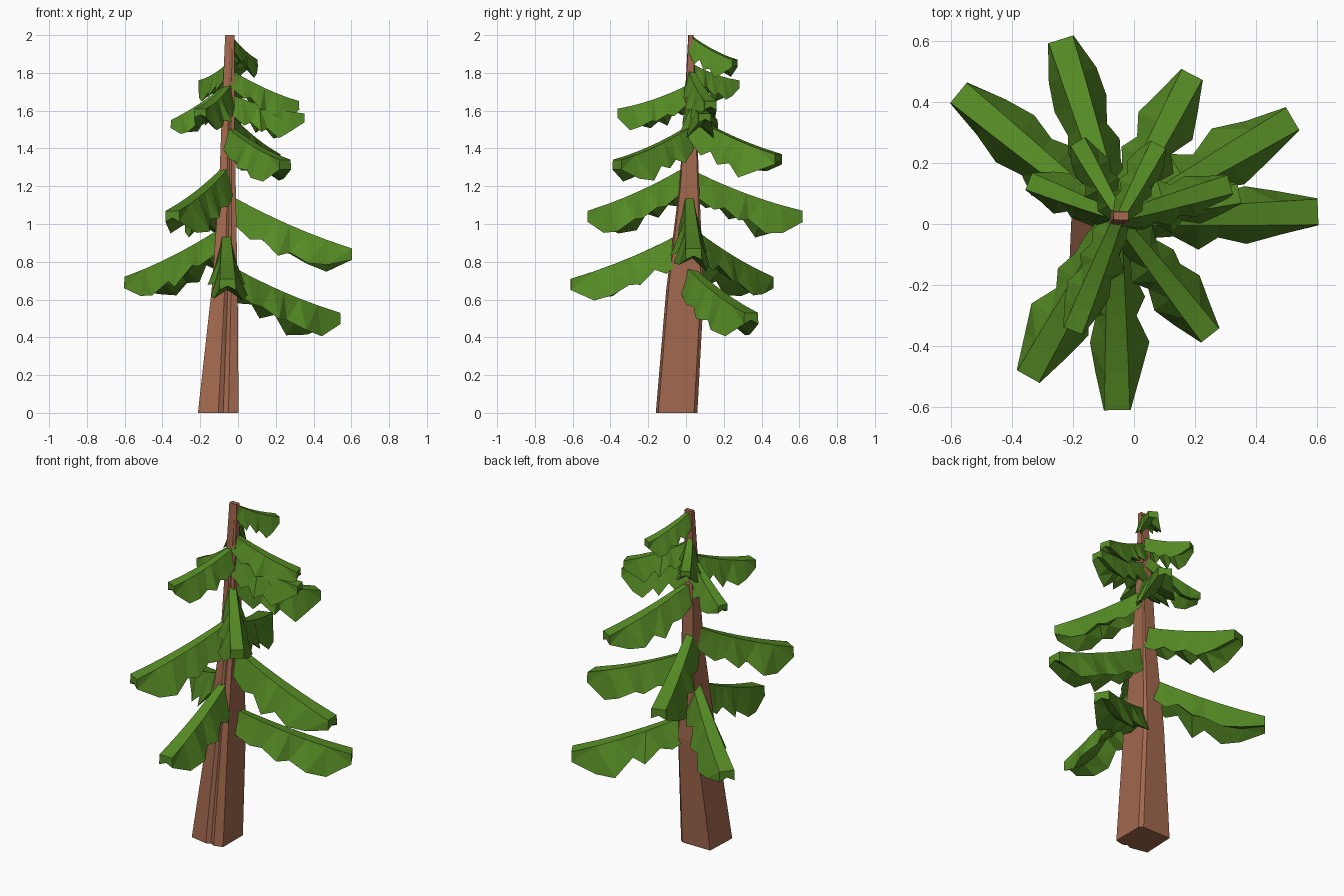
import bpy, bmesh, random
from mathutils import Vector

if "Cube" in bpy.data.objects:
    bpy.data.objects.remove(bpy.data.objects["Cube"])

random.seed(4)

def material(name, rgb):
    m = bpy.data.materials.new(name)
    m.diffuse_color = (*rgb, 1)
    m.use_nodes = True
    m.node_tree.nodes["Principled BSDF"].inputs["Base Color"].default_value = m.diffuse_color
    return m

bark = material("bark brown", (0.36, 0.14, 0.077))
needle = material("needle green", (0.092, 0.26, 0.018))

def loft(name, rings, mat):
    """Skin equal-length rings into a closed flat-shaded solid."""
    bm = bmesh.new()
    vs = [[bm.verts.new(p) for p in ring] for ring in rings]
    n = len(vs[0])
    for a, b in zip(vs, vs[1:]):
        for i in range(n):
            j = (i + 1) % n
            bm.faces.new((a[i], a[j], b[j], b[i]))
    bm.faces.new(vs[0])
    bm.faces.new(vs[-1])
    bmesh.ops.triangulate(bm, faces=bm.faces[:])
    bmesh.ops.recalc_face_normals(bm, faces=bm.faces[:])
    me = bpy.data.meshes.new(name)
    bm.to_mesh(me)
    bm.free()
    me.materials.append(mat)
    ob = bpy.data.objects.new(name, me)
    bpy.context.collection.objects.link(ob)
    return ob

# Trunk: leaning, tapering square post with a shallow crease in the front
# (z, x min, x max, y min, y max)
TRUNK = [(0, -.212, .003, -.16, .06), (.65, -.14, -.002, -.105, .095),
         (1.2, -.10, -.012, -.035, .07), (1.6, -.085, -.02, -.01, .055),
         (2.0, -.068, -.018, .012, .04)]

def trunk_ring(z, x0, x1, y0, y1):
    w, d = x1 - x0, y1 - y0
    return [(x0, y0 + .1 * d, z), (x0 + .5 * w, y0, z), (x0 + .62 * w, y0 + .06 * d, z),
            (x0 + .75 * w, y0, z), (x1, y0 + .06 * d, z),
            (x1, y1 - .08 * d, z), (x1 - .1 * w, y1, z), (x0 + .04 * w, y1, z)]

loft("trunk", [trunk_ring(*r) for r in TRUNK], bark)

def trunk_centre(z):
    for a, b in zip(TRUNK, TRUNK[1:]):
        if z <= b[0]:
            t = (z - a[0]) / (b[0] - a[0])
            m = [p + (q - p) * t for p, q in zip(a, b)]
            return Vector(((m[1] + m[2]) / 2, (m[3] + m[4]) / 2, z))

# Branch: flat-topped strip with deep hanging skirts that flare in a few lobes
# station, skirt depth, skirt half width, top half width
PROFILE = [(0, .13, .045, .02), (.18, .17, .075, .025), (.28, .13, .06, .028),
           (.4, .18, .098, .031), (.5, .135, .07, .033), (.64, .18, .098, .036),
           (.8, .15, .075, .039), (1, .06, .044, .042)]

def branch(name, root_z, tip):
    root, tip = trunk_centre(root_z), Vector(tip)
    run = tip - root
    flat = Vector((run.x, run.y, 0))
    side = Vector((-flat.y, flat.x, 0)).normalized()
    s = .38 + .62 * min(flat.length / .62, 1)
    rings = []
    for t, depth, skirt, top in PROFILE:
        p = root + run * t
        p.z -= .08 * s * t * (1 - t)
        inner = 0 < t < 1
        k = [random.uniform(.87, 1.13) if inner else 1 for _ in range(4)]
        down = Vector((0, 0, -depth * s))
        rings.append([p - side * top * s, p + side * top * s,
                      p + side * skirt * s * k[0] + down * k[1],
                      p + down * .65,
                      p - side * skirt * s * k[2] + down * k[3]])
    loft(name, rings, needle)

# (root height, tip x, y, z), from the lowest branch to the top
BRANCHES = [
    (.79, .52, .345, .53), (.99, -.575, .43, .72), (.97, -.055, -.61, .71),
    (1.16, .603, .04, .87), (1.29, -.24, .605, 1.07), (1.31, -.347, -.5, 1.07),
    (1.58, .19, .49, 1.37), (1.52, .25, -.365, 1.34), (1.75, -.345, .14, 1.55),
    (1.74, -.2, -.35, 1.61), (1.69, .345, .1, 1.585), (1.82, .315, .13, 1.65),
    (1.85, -.185, .27, 1.76), (1.995, .08, .26, 1.87)]
for i, (root_z, *tip) in enumerate(BRANCHES, 1):
    branch(f"branch_{i}", root_z, tip)
